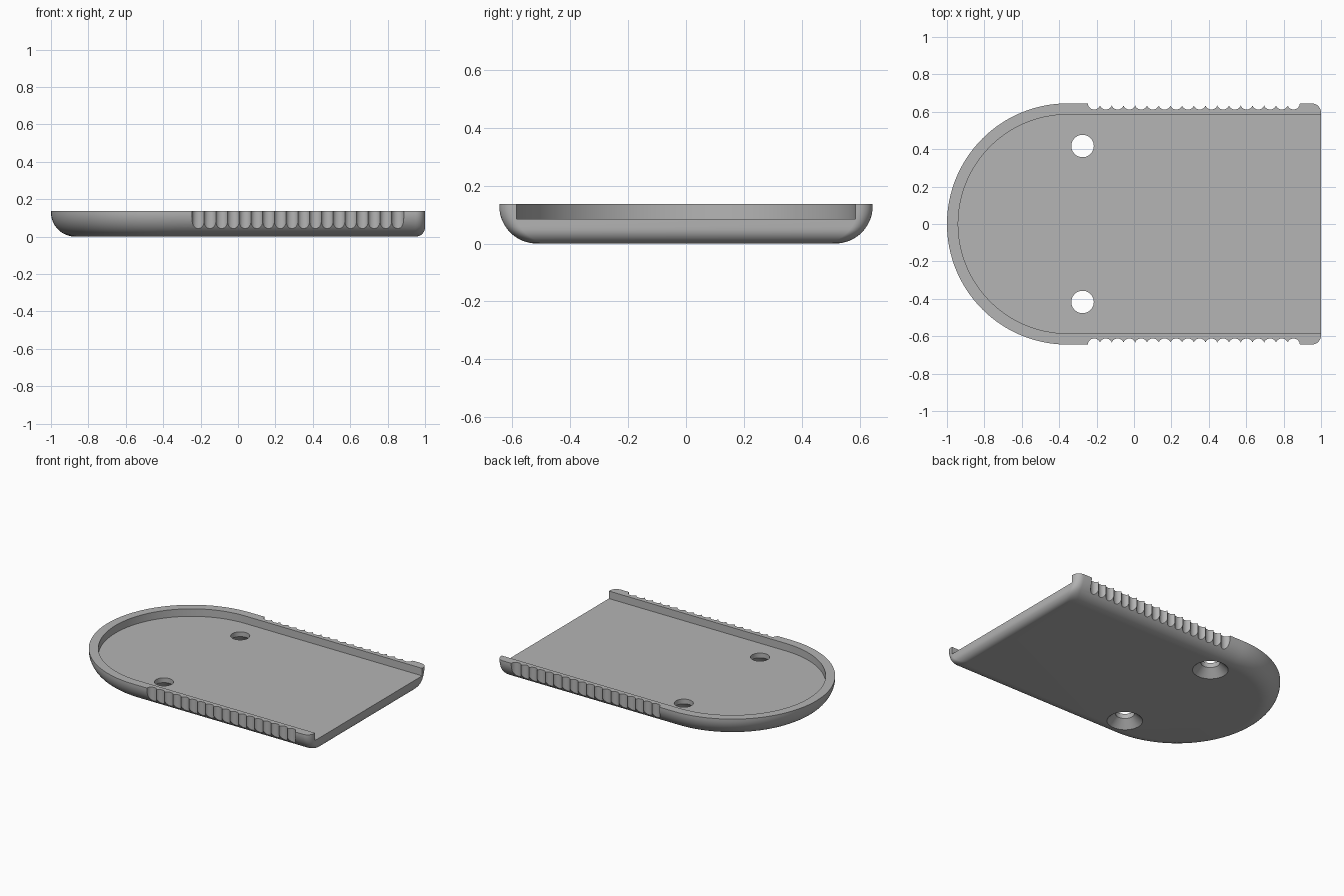
import bpy, bmesh
from math import pi, sin, cos, acos, sqrt, radians

cube = bpy.data.objects.get("Cube")
if cube:
    bpy.data.objects.remove(cube, do_unlink=True)

# Main dimensions
HEIGHT, HALF_W, ARC_X, END_X = 0.137, 0.645, -0.355, 1.0
SIDE_R, END_R, FLOOR, INNER = 0.13, 0.05, 0.085, 0.585
HOLE_X, HOLE_Y, HOLE_R, SINK_R = -0.275, 0.417, 0.06, 0.112

grey = bpy.data.materials.new("grey plastic")
grey.use_nodes = True
colour = (0.46, 0.46, 0.46, 1)
grey.diffuse_color = colour
grey.node_tree.nodes["Principled BSDF"].inputs["Base Color"].default_value = colour


def arc(cx, cy, r, a0, a1, n):
    return [(cx + r * cos(a0 + (a1 - a0) * i / n),
             cy + r * sin(a0 + (a1 - a0) * i / n)) for i in range(n + 1)]


def outline(half, end, corner):
    """Round-ended tray outline, counter-clockwise from above."""
    pts = arc(ARC_X, 0, half, pi / 2, 3 * pi / 2, 64)
    if corner:
        pts += arc(end - corner, corner - half, corner, -pi / 2, 0, 8)
        pts += arc(end - corner, half - corner, corner, 0, pi / 2, 8)
    else:
        pts += [(end, -half), (end, half)]
    return pts


def loft(name, levels):
    """Closed solid through a stack of (z, outline) rings."""
    bm = bmesh.new()
    rings = [[bm.verts.new((x, y, z)) for x, y in pts] for z, pts in levels]
    for low, high in zip(rings, rings[1:]):
        for i in range(len(low)):
            j = (i + 1) % len(low)
            bm.faces.new((low[i], low[j], high[j], high[i]))
    bm.faces.new(rings[0][::-1])
    bm.faces.new(rings[-1])
    bmesh.ops.recalc_face_normals(bm, faces=bm.faces[:])
    mesh = bpy.data.meshes.new(name)
    bm.to_mesh(mesh)
    bm.free()
    obj = bpy.data.objects.new(name, mesh)
    bpy.context.collection.objects.link(obj)
    mesh.materials.append(grey)
    return obj


def inset(z, r):
    """How far a bottom fillet of radius r pulls the wall in at height z."""
    return r - sqrt(r * r - (r - z) ** 2) if z < r else 0


# Tray body with a broad fillet on the sides and a small one on the open end
heights = [SIDE_R * (1 - cos(i / 16 * pi / 2)) for i in range(17)] + [HEIGHT]
tray = loft("tray", [(z, outline(HALF_W - inset(z, SIDE_R), END_X - inset(z, END_R), END_R))
                     for z in heights])

# Recess, open at the straight end
cavity = outline(INNER, END_X + 0.1, 0)
cutters = [loft("recess_cutter", [(FLOOR, cavity), (HEIGHT + 0.1, cavity)])]

# Scalloped finger grips along both sides
COUNT, FIRST, PITCH, GROOVE_R = 18, -0.213, 0.0627, 0.034
cusp = acos(PITCH / 2 / GROOVE_R)
scallops = []
for i in range(COUNT):
    start = pi if i == 0 else pi + cusp
    stop = 2 * pi if i == COUNT - 1 else 2 * pi - cusp
    points = arc(FIRST + i * PITCH, HALF_W + 0.001, GROOVE_R, start, stop, 10)
    scallops += points if i == 0 else points[1:]
scallops += [(scallops[-1][0], 0.75), (scallops[0][0], 0.75)]

for side, sign in (("left", 1), ("right", -1)):
    grip = [(x, sign * y) for x, y in scallops]
    cutters.append(loft(side + "_grip_cutter", [(-0.1, grip), (HEIGHT + 0.1, grip)]))
    # Countersunk screw hole
    slope = SINK_R - HOLE_R
    profile = [(-0.02, SINK_R + 0.02), (slope, HOLE_R), (HEIGHT + 0.1, HOLE_R)]
    cutters.append(loft(side + "_hole_cutter",
                        [(z, arc(HOLE_X, sign * HOLE_Y, r, 0, 2 * pi * 47 / 48, 47))
                         for z, r in profile]))

# Cut everything out of the tray
bpy.ops.object.select_all(action="DESELECT")
bpy.context.view_layer.objects.active = tray
tray.select_set(True)
for cutter in cutters:
    cutter.hide_render = True
    mod = tray.modifiers.new(cutter.name, "BOOLEAN")
    mod.operation, mod.solver, mod.object = "DIFFERENCE", "EXACT", cutter
    bpy.ops.object.modifier_apply(modifier=mod.name)
    bpy.data.objects.remove(cutter, do_unlink=True)

bpy.ops.object.shade_smooth_by_angle(angle=radians(30))
